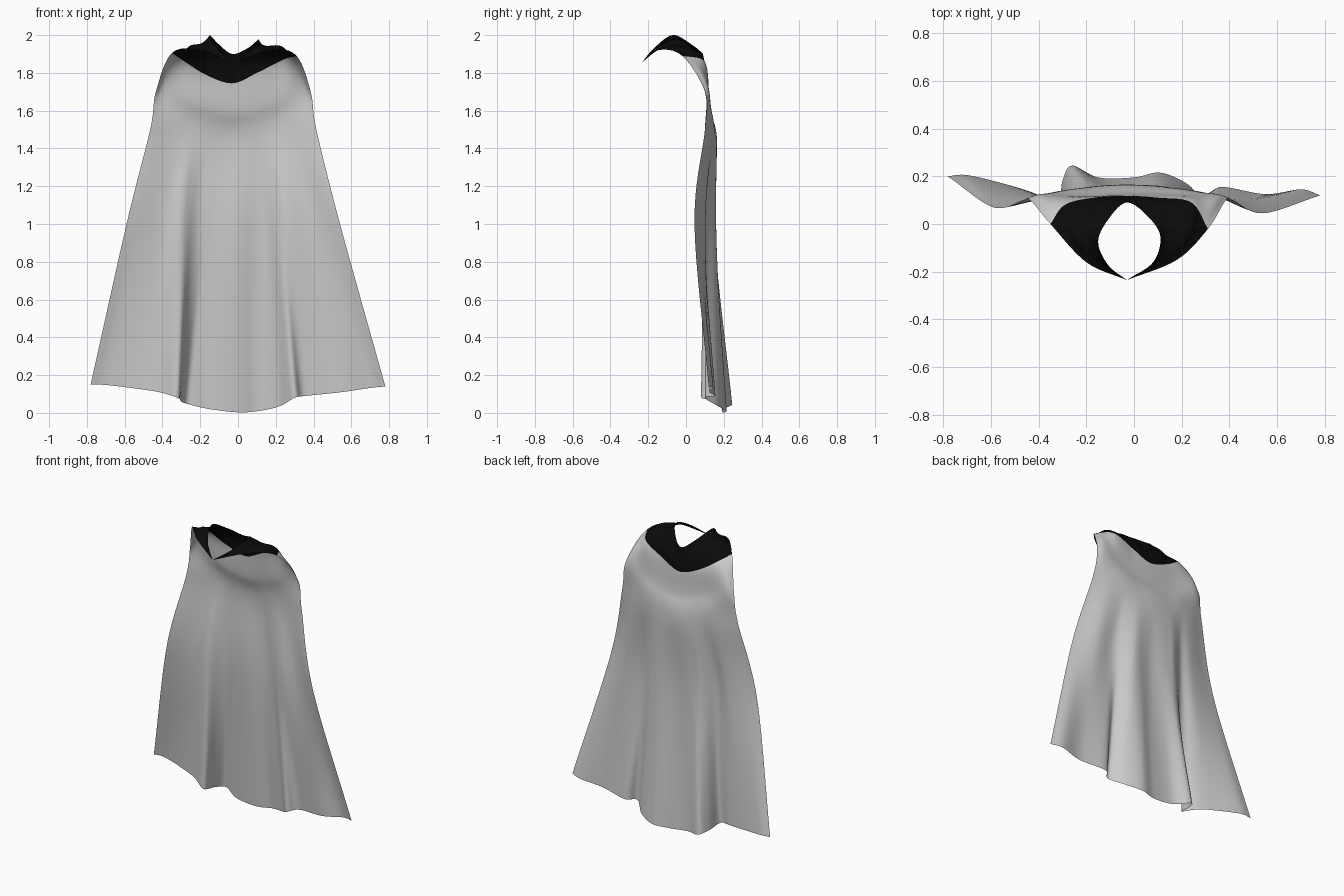
import bpy
import bmesh
from mathutils import Vector

if "Cube" in bpy.data.objects:
    bpy.data.objects.remove(bpy.data.objects["Cube"], do_unlink=True)

ACROSS = 120

# Cross lines of the cloth, from the right edge round the back to the left edge
rim = [(-.03, -.235, 1.852), (-.11, -.17, 1.93), (-.15, -.07, 2), (-.1, .03, 1.95), (-.03, .09, 1.9),
       (.05, .04, 1.93), (.11, -.05, 1.977), (.08, -.16, 1.93), (-.03, -.235, 1.852)]
yoke = [(-.2, -.16, 1.92), (-.25, -.04, 1.945), (-.16, .08, 1.89), (-.03, .105, 1.82),
        (.1, .08, 1.89), (.21, -.04, 1.945), (.18, -.15, 1.92)]
seam = [(-.35, 0, 1.905), (-.29, .08, 1.865), (-.17, .11, 1.79), (-.03, .118, 1.745),
        (.1, .11, 1.8), (.24, .09, 1.87), (.31, -.02, 1.89)]
shoulder = [(-.435, .1, 1.7), (-.38, .12, 1.72), (-.22, .12, 1.65), (-.03, .13, 1.6),
            (.17, .125, 1.65), (.33, .12, 1.72), (.385, .1, 1.7)]
chest = [(-.465, .1, 1.5), (-.3, .14, 1.47), (-.03, .165, 1.42), (.25, .14, 1.47), (.415, .1, 1.5)]
waist = [(-.59, .07, 1), (-.4, .1, .97), (-.3, .09, .95), (-.2, .15, .93), (-.02, .14, .92),
         (.13, .16, .93), (.25, .1, .95), (.4, .1, .97), (.54, .045, 1)]
hem = [(-.78, .2, .15), (-.7, .205, .148), (-.55, .17, .13), (-.42, .13, .11), (-.32, .08, .08),
       (-.3, .18, .06), (-.26, .245, .045), (-.15, .195, .02), (0, .195, .003), (.11, .215, .01),
       (.22, .17, .035), (.3, .1, .08), (.36, .155, .09), (.55, .125, .11), (.7, .145, .132), (.78, .12, .14)]


def smooth_point(pts, k, f):
    """Point on a Catmull-Rom curve, on span k at fraction f."""
    b, c = pts[k], pts[k + 1]
    a = pts[k - 1] if k > 0 else b * 2 - c
    d = pts[k + 2] if k + 2 < len(pts) else c * 2 - b
    return (b * 2 + (c - a) * f + (a * 2 - b * 5 + c * 4 - d) * f ** 2
            + (b * 3 - a - c * 3 + d) * f ** 3) / 2


def resample(raw):
    """Spread points evenly along a cross line."""
    pts = [Vector(p) for p in raw]
    fine = [smooth_point(pts, k, i / 20) for k in range(len(pts) - 1) for i in range(20)] + [pts[-1]]
    run = [0]
    for p, q in zip(fine, fine[1:]):
        run.append(run[-1] + (q - p).length)
    out, k = [], 0
    for i in range(ACROSS + 1):
        goal = run[-1] * i / ACROSS
        while k < len(fine) - 2 and run[k + 1] < goal:
            k += 1
        out.append(fine[k].lerp(fine[k + 1], (goal - run[k]) / (run[k + 1] - run[k])))
    return out


def material(name, value):
    mat = bpy.data.materials.new(name)
    mat.use_nodes = True
    color = (value, value, value, 1)
    mat.diffuse_color = color
    shader = mat.node_tree.nodes["Principled BSDF"]
    shader.inputs["Base Color"].default_value = color
    shader.inputs["Roughness"].default_value = 0.9
    return mat


columns = list(zip(*[resample(r) for r in (rim, yoke, seam, shoulder, chest, waist, hem)]))


def cloth(name, first, last, steps, mat):
    """Sheet of cloth between two of the cross lines."""
    bm = bmesh.new()
    spans = [(k, i / steps) for k in range(first, last) for i in range(steps)] + [(last - 1, 1)]
    grid = [[bm.verts.new(smooth_point(col, k, f)) for col in columns] for k, f in spans]
    for upper, lower in zip(grid, grid[1:]):
        for i in range(ACROSS):
            bm.faces.new((upper[i], upper[i + 1], lower[i + 1], lower[i]))
    bmesh.ops.remove_doubles(bm, verts=bm.verts, dist=0.0002)
    mesh = bpy.data.meshes.new(name)
    bm.to_mesh(mesh)
    bm.free()
    mesh.shade_smooth()
    mesh.materials.append(mat)
    bpy.context.collection.objects.link(bpy.data.objects.new(name, mesh))


cloth("collar", 0, 2, 8, material("black cloth", 0.003))
cloth("cape", 2, 6, 12, material("pale grey cloth", 0.6))
